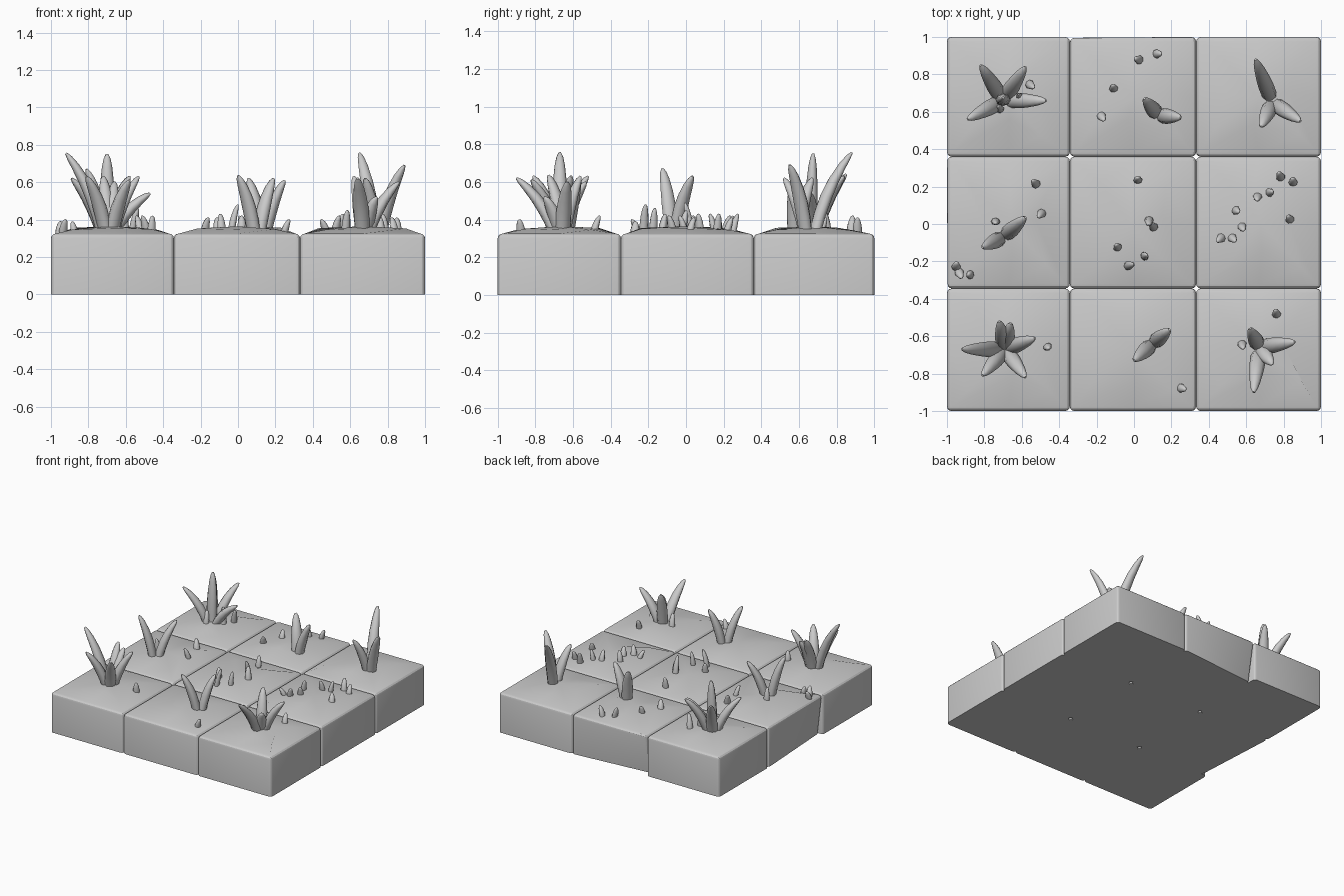
import bpy, bmesh, math, random
from mathutils import Vector

if "Cube" in bpy.data.objects:
    bpy.data.objects.remove(bpy.data.objects["Cube"])

random.seed(4)
XS = [-1.0, -0.343, 0.332, 1.0]
YS = [-1.0, -0.345, 0.36, 1.0]
TOP = 0.325


def finish(bm, name, angle):
    bmesh.ops.recalc_face_normals(bm, faces=bm.faces)
    me = bpy.data.meshes.new(name)
    bm.to_mesh(me)
    bm.free()
    ob = bpy.data.objects.new(name, me)
    bpy.context.collection.objects.link(ob)
    bpy.ops.object.select_all(action='DESELECT')
    ob.select_set(True)
    bpy.context.view_layer.objects.active = ob
    bpy.ops.object.shade_smooth_by_angle(angle=math.radians(angle))
    return ob


# Worn paving stone: rounded block with a gently domed, uneven top
def tile(i, j):
    x0, x1, y0, y1 = XS[i], XS[i + 1], YS[j], YS[j + 1]
    bm = bmesh.new()
    bmesh.ops.create_cube(bm, size=1)
    for v in bm.verts:
        v.co = ((x0 + x1) / 2 + v.co.x * (x1 - x0),
                (y0 + y1) / 2 + v.co.y * (y1 - y0),
                (v.co.z + 0.5) * TOP)
        # chipped lower corners on two outer middle stones
        if v.co.z < 0.1 and (i, j) == (1, 2) and v.co.x < 0 and v.co.y > 0.9:
            v.co.y -= 0.06
        if v.co.z < 0.1 and (i, j) == (0, 1) and v.co.y < 0 and v.co.x < -0.9:
            v.co.x += 0.04
    upper = [e for e in bm.edges if max(v.co.z for v in e.verts) > 0.1]
    bmesh.ops.bevel(bm, geom=upper, offset=0.025, segments=3, profile=0.5,
                    affect='EDGES')
    top = max((f for f in bm.faces if f.normal.z > 0.9), key=lambda f: f.calc_area())
    bmesh.ops.subdivide_edges(bm, edges=list(top.edges), cuts=1)
    top = max((f for f in bm.faces if f.normal.z > 0.9), key=lambda f: f.calc_area())
    bmesh.ops.inset_region(bm, faces=[top], thickness=0.15)
    for v in top.verts:
        v.co += Vector((random.uniform(-.03, .03), random.uniform(-.03, .03),
                        random.uniform(0.018, 0.033)))
    for v in bmesh.ops.poke(bm, faces=[top])['verts']:
        v.co.z = 0.364
    finish(bm, f"stone_tile_{i}_{j}", 22)


# Curved, tapering grass blade with a rounded tip
def blade(bm, base, tip, radius, bend=0.3):
    a, c = Vector(base), Vector(tip)
    b = Vector((a.x + (c.x - a.x) * bend, a.y + (c.y - a.y) * bend,
                a.z + (c.z - a.z) * 0.6))
    lean = Vector((c.x - a.x, c.y - a.y, 0))
    side = Vector((0, 0, 1)).cross(lean).normalized() if lean.length > 1e-3 else Vector((1, 0, 0))
    rings, n = [], 8
    for t, w in ((0, .95), (.2, 1), (.4, 1), (.6, .88), (.8, .68), (.93, .45), (1, .18)):
        p = a * (1 - t) ** 2 + b * 2 * t * (1 - t) + c * t * t
        tan = ((b - a) * (1 - t) + (c - b) * t).normalized()
        out = side.cross(tan)
        rings.append([bm.verts.new(p + radius * w * (
            side * math.cos(k * math.tau / n) + out * 0.8 * math.sin(k * math.tau / n)))
            for k in range(n)])
    for r, s in zip(rings, rings[1:]):
        for k in range(n):
            bm.faces.new((r[k], r[(k + 1) % n], s[(k + 1) % n], s[k]))
    bm.faces.new(rings[0])
    bm.faces.new(rings[-1])


# Tufts: base point, then blade tips
TUFTS = {
    "back_left": ((-.70, .66), [(-.82, .85, .64), (-.58, .84, .63), (-.89, .56, .62),
                                (-.47, .66, .54), (-.70, .675, .75)]),
    "back_middle": ((.13, .58), [(.055, .67, .62), (.25, .57, .61)]),
    "back_right": ((.74, .65), [(.65, .88, .755), (.89, .55, .69), (.68, .52, .62)]),
    "middle_left": ((-.70, -.07), [(-.81, -.125, .67), (-.58, .035, .63)]),
    "front_left": ((-.69, -.67), [(-.92, -.67, .755), (-.72, -.52, .63), (-.66, -.53, .60),
                                  (-.53, -.61, .63), (-.58, -.82, .61), (-.81, -.81, .63)]),
    "front_middle": ((.10, -.64), [(0, -.73, .635), (.19, -.565, .62)]),
    "front_right": ((.67, -.66), [(.86, -.63, .60), (.62, -.56, .63), (.64, -.90, .62),
                                  (.74, -.75, .52)]),
}
# Sprouts: x, y, tip height
SPROUTS = [
    (.02, .88, .42), (.13, .91, .41), (-.11, .73, .41), (-.17, .57, .41), (-.55, .74, .46),
    (-.61, .68, .48), (-.72, .62, .45), (-.53, .22, .42), (-.50, .05, .42), (-.74, .01, .45),
    (-.95, -.22, .39), (-.93, -.27, .40), (-.88, -.27, .39), (.02, .24, .42), (.08, .01, .49),
    (.10, -.01, .45), (-.09, -.12, .43), (-.02, -.22, .48), (.06, -.17, .46), (.78, .26, .43),
    (.85, .23, .41), (.83, .03, .41), (.73, .17, .43), (.66, .14, .43), (.55, .07, .43),
    (.58, -.02, .42), (.46, -.08, .40), (.53, -.08, .42), (.26, -.88, .40), (-.46, -.66, .42),
    (.58, -.65, .45), (.76, -.475, .42),
]

for i in range(3):
    for j in range(3):
        tile(i, j)

for name, ((bx, by), tips) in TUFTS.items():
    bm = bmesh.new()
    for x, y, z in tips:
        k = 0.15
        blade(bm, (bx + (x - bx) * k, by + (y - by) * k, 0.33), (x, y, z), 0.041)
    finish(bm, f"grass_tuft_{name}", 60)

bm = bmesh.new()
for x, y, z in SPROUTS:
    dx, dy = random.uniform(-.02, .02), random.uniform(-.02, .02)
    blade(bm, (x - dx, y - dy, 0.31), (x + dx, y + dy, z), 0.024)
finish(bm, "grass_sprouts", 60)
